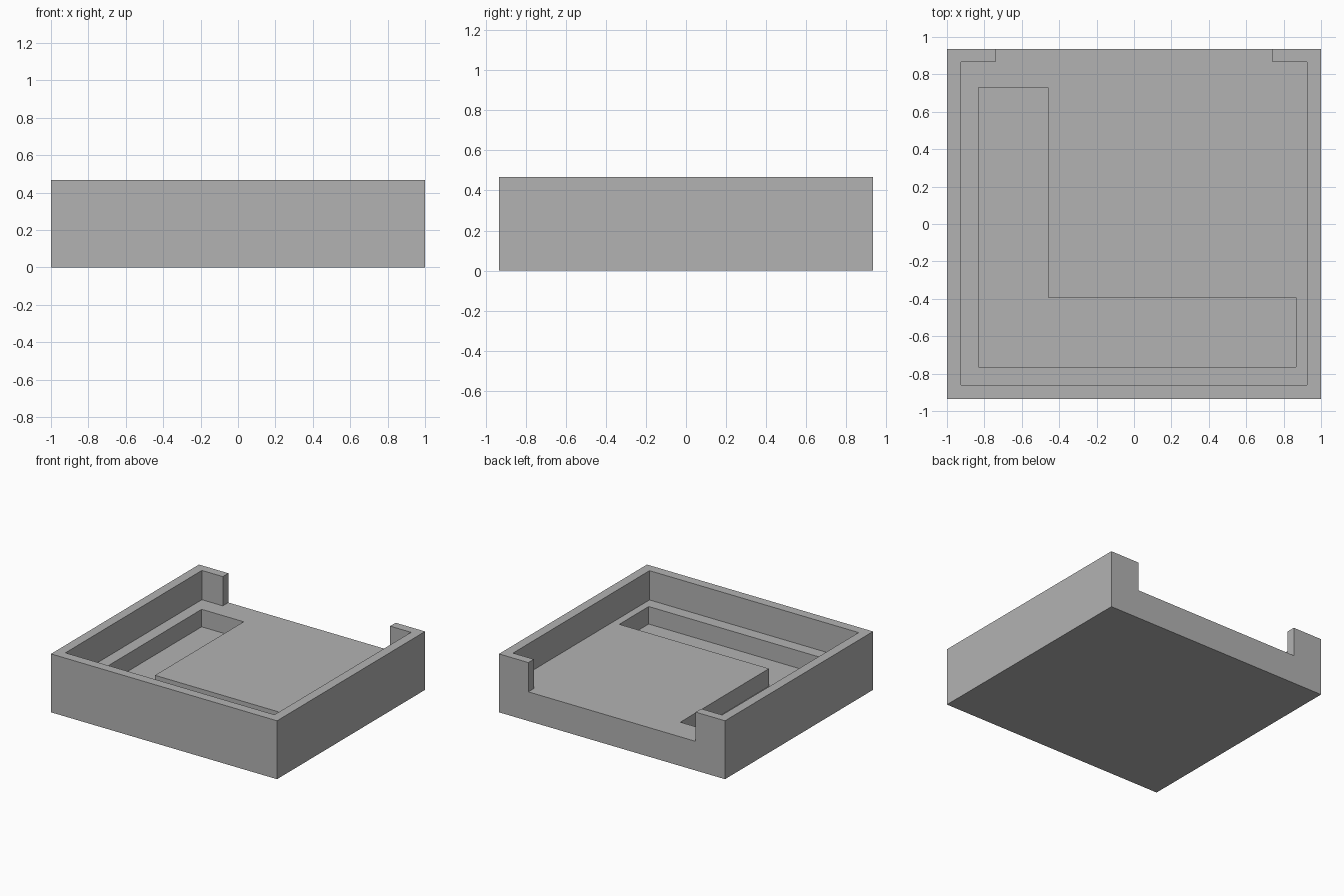
import bpy
import bmesh

cube = bpy.data.objects.get("Cube")
if cube:
    bpy.data.objects.remove(cube, do_unlink=True)

# Main sizes
HALF_X, HALF_Y, HEIGHT = 1.0, 0.935, 0.467
IN_X, IN_Y = 0.925, 0.86
GAP_X = 0.74
FLOOR_Z, POCKET_Z = 0.233, 0.093
ABOVE = 0.6

grey = bpy.data.materials.new("plain_grey")
grey.use_nodes = True
colour = (0.45, 0.45, 0.45, 1)
grey.diffuse_color = colour
grey.node_tree.nodes["Principled BSDF"].inputs["Base Color"].default_value = colour


def prism(name, outline, z0, z1):
    """Extrude a flat counter-clockwise outline from z0 up to z1."""
    bm = bmesh.new()
    base = bm.faces.new([bm.verts.new((x, y, z0)) for x, y in outline])
    top = bmesh.ops.extrude_face_region(bm, geom=[base])["geom"]
    verts = [g for g in top if isinstance(g, bmesh.types.BMVert)]
    bmesh.ops.translate(bm, verts=verts, vec=(0, 0, z1 - z0))
    bmesh.ops.recalc_face_normals(bm, faces=bm.faces)
    mesh = bpy.data.meshes.new(name)
    bm.to_mesh(mesh)
    bm.free()
    mesh.materials.append(grey)
    obj = bpy.data.objects.new(name, mesh)
    bpy.context.collection.objects.link(obj)
    return obj


def carve(target, cutter):
    """Cut one solid out of another, then discard the cutter."""
    cutter.hide_render = True
    mod = target.modifiers.new(cutter.name, "BOOLEAN")
    mod.operation = "DIFFERENCE"
    mod.solver = "EXACT"
    mod.object = cutter
    bpy.context.view_layer.objects.active = target
    bpy.ops.object.modifier_apply(modifier=mod.name)
    bpy.data.objects.remove(cutter, do_unlink=True)


# Solid block
tray = prism("tray", [(-HALF_X, -HALF_Y), (HALF_X, -HALF_Y),
                      (HALF_X, HALF_Y), (-HALF_X, HALF_Y)], 0, HEIGHT)

# Upper recess, open through the middle of the back wall
half = [(IN_X, -IN_Y), (IN_X, IN_Y + 0.005), (GAP_X, IN_Y + 0.005), (GAP_X, 1.1)]
recess = half + [(-x, y) for x, y in reversed(half)]
carve(tray, prism("recess_cutter", recess, FLOOR_Z, ABOVE))

# L-shaped pocket in the floor
pocket = [(-0.832, -0.764), (0.865, -0.764), (0.865, -0.392),
          (-0.46, -0.392), (-0.46, 0.729), (-0.832, 0.729)]
carve(tray, prism("pocket_cutter", pocket, POCKET_Z, ABOVE))
